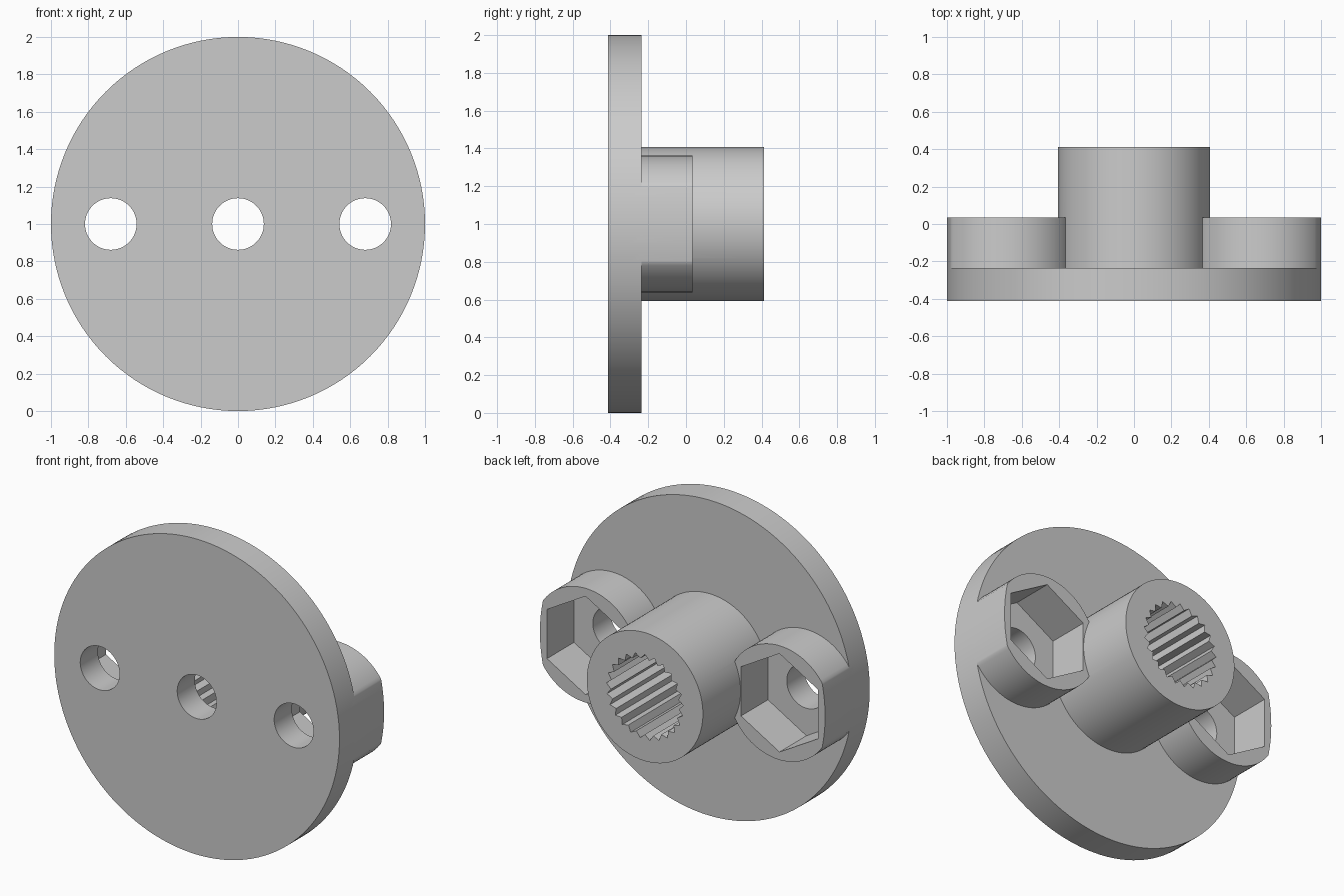
import bpy
import bmesh
from math import sin, cos, pi

cube = bpy.data.objects.get("Cube")
if cube:
    bpy.data.objects.remove(cube, do_unlink=True)

FRONT, PLATE_BACK, BOSS_BACK, HUB_BACK = -0.412, -0.235, 0.035, 0.412
BOSS_X = 0.68

grey = bpy.data.materials.new("plain grey")
grey.use_nodes = True
grey.diffuse_color = (0.6, 0.6, 0.6, 1)
grey.node_tree.nodes["Principled BSDF"].inputs["Base Color"].default_value = (0.6, 0.6, 0.6, 1)


def ring(radii, count, x=0.0):
    """Outline around (x, 1) in the xz plane, cycling through the radii."""
    return [(x + radii[i % len(radii)] * sin(2 * pi * i / count),
             1 + radii[i % len(radii)] * cos(2 * pi * i / count))
            for i in range(count)]


def prism(name, outline, y0, y1):
    """Extrude an xz outline from y0 to y1."""
    bm = bmesh.new()
    face = bm.faces.new([bm.verts.new((x, y0, z)) for x, z in outline])
    moved = bmesh.ops.extrude_face_region(bm, geom=[face])["geom"]
    bmesh.ops.translate(bm, vec=(0, y1 - y0, 0),
                        verts=[v for v in moved if isinstance(v, bmesh.types.BMVert)])
    bmesh.ops.recalc_face_normals(bm, faces=bm.faces)
    mesh = bpy.data.meshes.new(name)
    bm.to_mesh(mesh)
    bm.free()
    mesh.materials.append(grey)
    obj = bpy.data.objects.new(name, mesh)
    bpy.context.collection.objects.link(obj)
    return obj


def combine(target, tool, operation):
    """Apply a boolean and discard the tool."""
    mod = target.modifiers.new("combine", "BOOLEAN")
    mod.operation, mod.solver, mod.object = operation, "EXACT", tool
    bpy.context.view_layer.objects.active = target
    bpy.ops.object.modifier_apply(modifier=mod.name)
    bpy.data.objects.remove(tool, do_unlink=True)


# Round plate with the central hub
mount = prism("round_hub_mount", ring([1.0], 128), FRONT, PLATE_BACK)
combine(mount, prism("hub", ring([0.407], 96), -0.3, HUB_BACK), "UNION")

# Nut bosses, trimmed flush with the plate rim
for side in (-1, 1):
    boss = prism("nut_boss", ring([0.362], 96, side * BOSS_X), -0.3, BOSS_BACK)
    combine(boss, prism("rim_trim", ring([1.0], 128), -1, 1), "INTERSECT")
    combine(mount, boss, "UNION")

# Hexagonal nut pockets and toothed shaft socket
for side in (-1, 1):
    pocket = prism("nut_pocket", ring([0.27 / cos(pi / 6)], 6, side * BOSS_X), PLATE_BACK, 0.2)
    combine(mount, pocket, "DIFFERENCE")
socket = prism("toothed_socket", ring([0.27, 0.238], 50), PLATE_BACK, 0.6)
combine(mount, socket, "DIFFERENCE")

# Screw holes through the plate
for x in (-BOSS_X, 0, BOSS_X):
    combine(mount, prism("screw_hole", ring([0.138], 64, x), -0.6, -0.1), "DIFFERENCE")

# Smooth round walls, crisp edges
bpy.ops.object.select_all(action="DESELECT")
mount.select_set(True)
bpy.context.view_layer.objects.active = mount
bpy.ops.object.shade_smooth_by_angle(angle=pi / 7)
